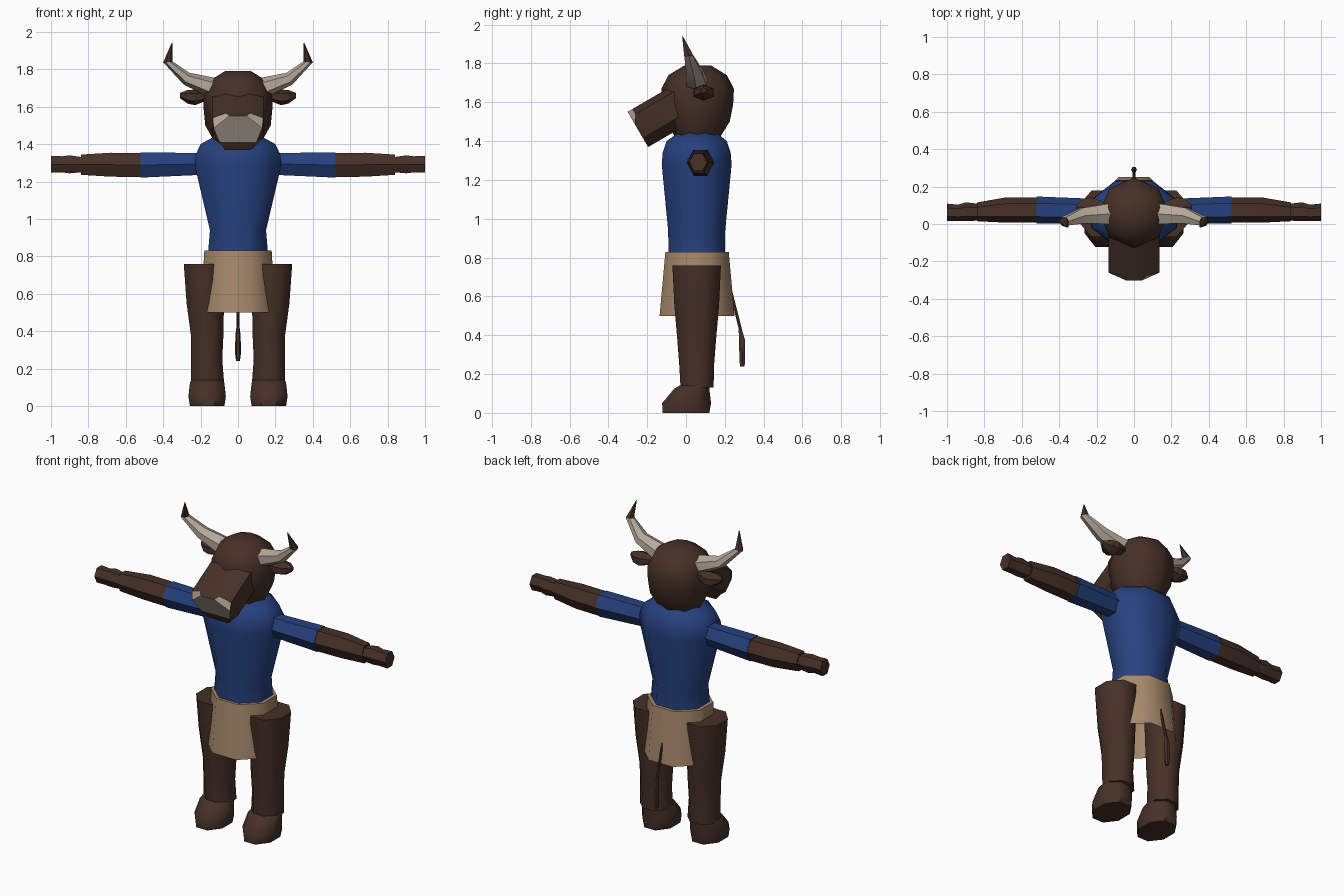
import bpy, bmesh
from math import pi, sin, cos, radians
from mathutils import Vector

if "Cube" in bpy.data.objects:
    bpy.data.objects.remove(bpy.data.objects["Cube"])


def material(name, rgb):
    m = bpy.data.materials.new(name)
    m.use_nodes = True
    m.diffuse_color = (*rgb, 1)
    bsdf = m.node_tree.nodes["Principled BSDF"]
    bsdf.inputs["Base Color"].default_value = (*rgb, 1)
    bsdf.inputs["Roughness"].default_value = 0.9
    return m


BROWN = material("brown hide", (0.062, 0.030, 0.020))
BLUE = material("blue shirt", (0.019, 0.053, 0.21))
TAN = material("tan cloth", (0.38, 0.25, 0.145))
HORN = material("pale horn", (0.47, 0.40, 0.33))

X, Y, Z = Vector((1, 0, 0)), Vector((0, 1, 0)), Vector((0, 0, 1))


def ring(center, half_y, half_side, normal=Z, sides=8, flat=True):
    """Polygon across the normal, sized by its extents."""
    n = Vector(normal).normalized()
    u = (Y - n * Y.dot(n)).normalized()
    v = n.cross(u)
    start = pi / sides if flat else 0
    angles = [start + 2 * pi * i / sides for i in range(sides)]
    mu, mv = max(cos(a) for a in angles), max(sin(a) for a in angles)
    return [Vector(center) + u * half_y * cos(a) / mu + v * half_side * sin(a) / mv
            for a in angles]


def loft(name, rings, mats, side=1, bottom=True, top=True, rule=None, smooth=50):
    bm = bmesh.new()
    rows = [[bm.verts.new((p.x * side, p.y, p.z)) for p in r] for r in rings]
    count = len(rows[0])
    for k, (a, b) in enumerate(zip(rows, rows[1:])):
        for i in range(count):
            j = (i + 1) % count
            f = bm.faces.new((a[i], a[j], b[j], b[i]))
            f.material_index = rule(k, i) if rule else 0
    if bottom:
        bm.faces.new(rows[0])
    if top:
        bm.faces.new(rows[-1])
    bmesh.ops.recalc_face_normals(bm, faces=bm.faces)
    me = bpy.data.meshes.new(name)
    bm.to_mesh(me)
    bm.free()
    for m in mats:
        me.materials.append(m)
    ob = bpy.data.objects.new(name, me)
    bpy.context.collection.objects.link(ob)
    bpy.ops.object.select_all(action="DESELECT")
    ob.select_set(True)
    bpy.context.view_layer.objects.active = ob
    bpy.ops.object.shade_smooth_by_angle(angle=radians(smooth))
    return ob


def column(name, profile, mat, x=0, **kw):
    """Upright loft from (z, y centre, half depth, half width) rows."""
    sides, flat = kw.pop("sides", 8), kw.pop("flat", True)
    return loft(name, [ring((x, cy, z), hy, hx, Z, sides, flat)
                       for z, cy, hy, hx in profile], [mat], **kw)


# Body and kilt
column("torso", [(0.82, 0.055, 0.145, 0.16), (0.94, 0.055, 0.147, 0.15),
                 (1.28, 0.055, 0.18, 0.23), (1.34, 0.055, 0.175, 0.228),
                 (1.40, 0.055, 0.155, 0.2), (1.45, 0.06, 0.09, 0.11)], BLUE)
column("kilt", [(0.50, 0.057, 0.193, 0.20), (0.83, 0.057, 0.163, 0.18)], TAN, bottom=False)

# Head
column("head", [(1.42, 0.06, 0.115, 0.13), (1.50, 0.06, 0.165, 0.175),
                (1.59, 0.06, 0.183, 0.184), (1.67, 0.06, 0.187, 0.185),
                (1.74, 0.06, 0.15, 0.15), (1.79, 0.06, 0.068, 0.07)], BROWN, flat=False)

# Muzzle, tilted down, with a pale nose pad above a brown chin
up, back = Vector((0, -0.504, 0.864)), Vector((0, 0.864, 0.504))
nose = Vector((0, -0.248, 1.46))


def muzzle_ring(half, depth):
    pts = half + [(-u, v) for u, v in reversed(half)]
    return [nose + X * u + up * v + back * depth for u, v in pts]


outer = [(0.065, 0.105), (0.135, 0.075), (0.135, -0.05), (0.07, -0.105)]
front = [(0.045, 0.105), (0.130, 0.030), (0.100, -0.055), (0.07, -0.105)]
muzzle = loft("muzzle", [muzzle_ring(outer, 0.26), muzzle_ring(outer, 0.03),
                         muzzle_ring(front, 0)], [BROWN, HORN], top=False,
              rule=lambda k, i: int(k == 1 and i in (0, 6)), smooth=30)
bm = bmesh.new()
bm.from_mesh(muzzle.data)
bm.verts.ensure_lookup_table()
tip = bm.verts[16:24]
pad = bm.faces.new([tip[i] for i in (0, 1, 2, 5, 6, 7)])
pad.material_index = 1
bm.faces.new([tip[i] for i in (2, 3, 4, 5)])
bmesh.ops.recalc_face_normals(bm, faces=bm.faces)
bm.to_mesh(muzzle.data)
bm.free()

# Tail
column("tail", [(0.40, 0.288, 0.008, 0.008), (0.70, 0.212, 0.008, 0.008)], BROWN, sides=6)
column("tail_tuft", [(0.24, 0.29, 0.012, 0.010), (0.28, 0.29, 0.015, 0.016),
                     (0.38, 0.288, 0.015, 0.014), (0.43, 0.279, 0.008, 0.007)],
       BROWN, sides=6)

for s, label in ((1, "left"), (-1, "right")):
    # Horn with a dark point
    middle = ring((0.375, 0.014, 1.84), 0.023, 0.025, (0.1, -0.1, 1), 6)
    loft(label + "_horn", [ring((0.13, 0.055, 1.70), 0.055, 0.055, (1, 0, 0.25), 6),
                           ring((0.275, 0.045, 1.75), 0.042, 0.035, (1, -0.1, 0.5), 6),
                           middle], [HORN], s, smooth=25)
    loft(label + "_horn_tip", [middle, ring((0.353, -0.018, 1.94), 0.002, 0.002, Z, 6)],
         [BROWN], s, smooth=25)

    # Ear
    loft(label + "_ear", [ring((x, 0.09, z), hy, hz, X, 6) for x, z, hy, hz in
                          ((0.15, 1.66, 0.025, 0.02), (0.23, 1.65, 0.052, 0.042),
                           (0.27, 1.653, 0.045, 0.036), (0.31, 1.66, 0.012, 0.014))],
         [BROWN], s, smooth=25)

    # Sleeve, forearm and hand
    def arm(name, rows, mat):
        loft(label + name, [ring((x, cy, z), hy, hz, X, 6, False)
                            for x, cy, z, hy, hz in rows], [mat], s, smooth=35)

    arm("_sleeve", ((0.17, 0.068, 1.295), (0.52, 0.078, 1.288)) and
        [(0.17, 0.068, 1.295, 0.065, 0.058), (0.52, 0.075, 1.288, 0.072, 0.067)], BLUE)
    arm("_forearm", [(0.52, 0.075, 1.288, 0.068, 0.064), (0.68, 0.075, 1.29, 0.068, 0.064),
                     (0.84, 0.065, 1.29, 0.05, 0.054)], BROWN)
    arm("_hand", [(0.83, 0.063, 1.29, 0.045, 0.04), (0.90, 0.066, 1.292, 0.05, 0.048),
                  (0.94, 0.06, 1.292, 0.043, 0.043), (1.0, 0.063, 1.292, 0.046, 0.045)],
        BROWN)

    # Leg and foot
    loft(label + "_leg", [ring((x, cy, z), hy, hx) for x, cy, z, hy, hx in
                          ((0.163, 0.057, 0.13, 0.085, 0.088),
                           (0.167, 0.055, 0.25, 0.09, 0.083),
                           (0.165, 0.055, 0.38, 0.1, 0.087),
                           (0.175, 0.055, 0.55, 0.115, 0.1),
                           (0.18, 0.055, 0.76, 0.125, 0.11))], [BROWN], s)
    loft(label + "_foot", [ring((0.165, cy, z), hy, hx) for z, cy, hy, hx in
                           ((0, 0, 0.12, 0.092), (0.05, 0.003, 0.126, 0.1),
                            (0.125, 0.03, 0.09, 0.092), (0.14, 0.045, 0.08, 0.085))],
         [BROWN], s)
